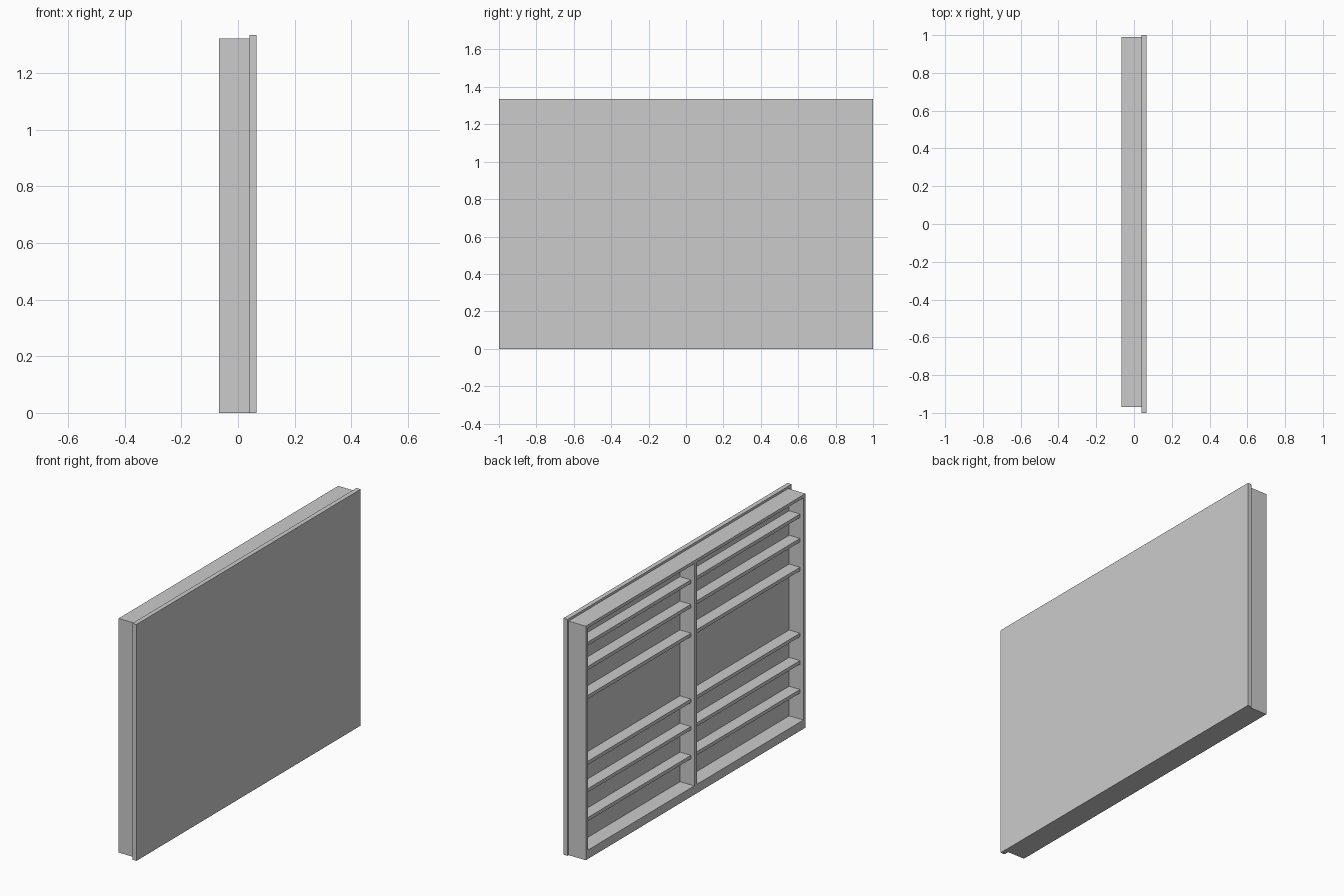
import bpy

if "Cube" in bpy.data.objects:
    bpy.data.objects.remove(bpy.data.objects["Cube"])


def box(name, x, y, z):
    """Box from (min, max) ranges on each axis."""
    bpy.ops.mesh.primitive_cube_add(
        size=1, location=[(a + b) / 2 for a, b in (x, y, z)])
    ob = bpy.context.object
    ob.name = name
    ob.scale = [b - a for a, b in (x, y, z)]
    bpy.ops.object.transform_apply(location=False, rotation=False, scale=True)
    return ob


X0, X_BOARD, X1, X2 = -0.067, 0.022, 0.04, 0.066   # open face, back board, door
Y0, Y1 = -0.97, 0.99                               # cabinet sides
TOP, T, BASE = 1.322, 0.018, 0.05
MID = (Y0 + Y1) / 2

# Large door panel covering the closed face
box("door_panel", (X1, X2), (-1, 1), (0, 1.335))

# Cabinet frame
box("side_right", (X0, X1), (Y0, Y0 + T), (0, TOP))
box("side_left", (X0, X1), (Y1 - T, Y1), (0, TOP))
box("top_rail", (X0, X1), (Y0 + T, Y1 - T), (TOP - T, TOP))
box("bottom_rail", (X0, X1), (Y0 + T, Y1 - T), (0, BASE))
box("back_board", (X_BOARD, X1), (Y0 + T, Y1 - T), (BASE, TOP - T))
box("divider", (X0, X_BOARD), (MID - 0.012, MID + 0.012), (BASE, TOP - T))

# Recessed shelves in both bays
bays = {"right": (Y0 + T, MID - 0.012), "left": (MID + 0.012, Y1 - T)}
for side, span in bays.items():
    for i, z in enumerate((0.217, 0.38, 0.535, 0.907, 1.07, 1.208)):
        box(f"shelf_{side}_{i + 1}", (-0.046, X_BOARD), span, (z - 0.02, z))
